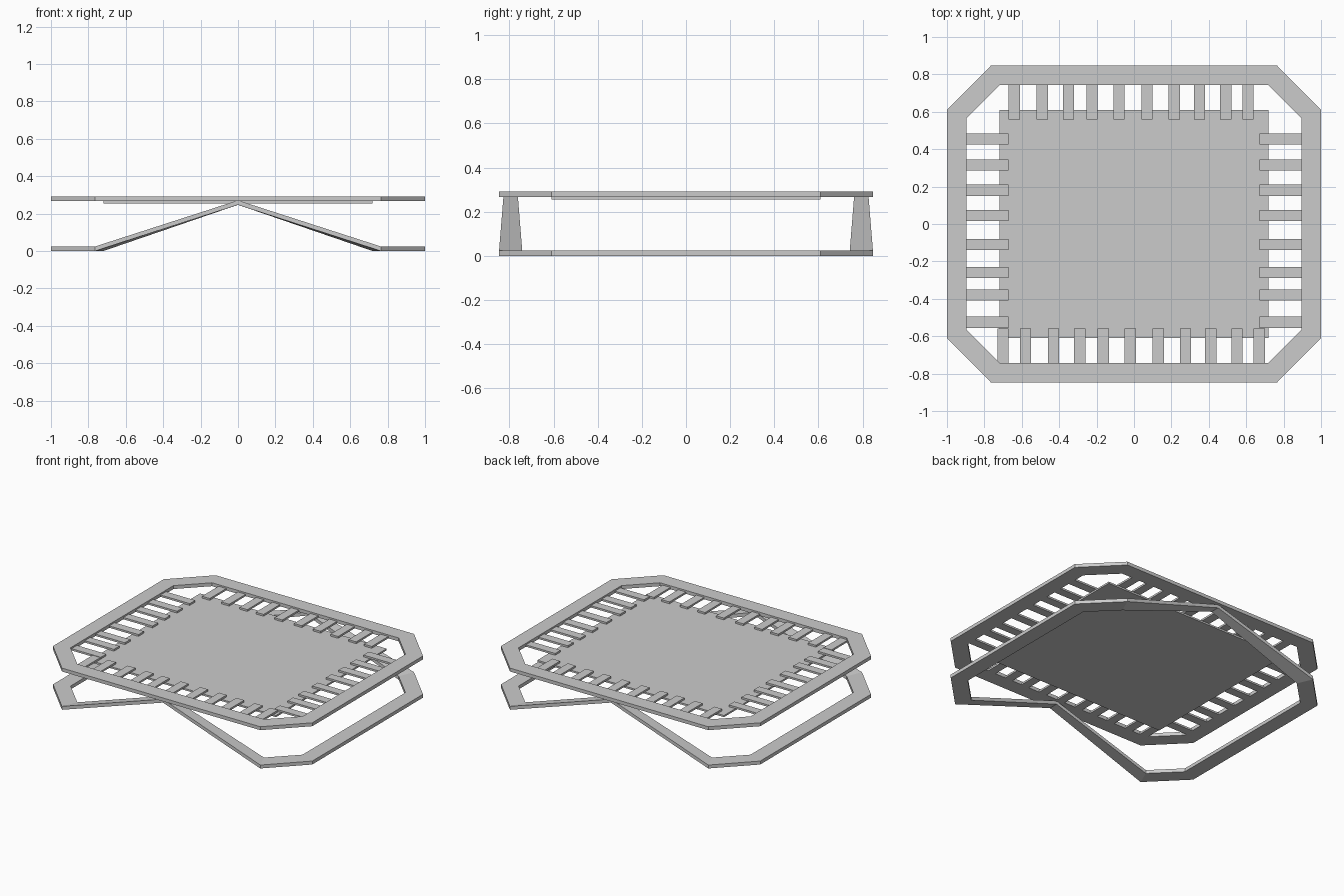
import bpy, bmesh

if "Cube" in bpy.data.objects:
    bpy.data.objects.remove(bpy.data.objects["Cube"])


def finish(name, bm):
    bmesh.ops.recalc_face_normals(bm, faces=bm.faces)
    me = bpy.data.meshes.new(name)
    bm.to_mesh(me)
    bm.free()
    ob = bpy.data.objects.new(name, me)
    bpy.context.collection.objects.link(ob)
    return ob


def box(name, x0, x1, y0, y1, z0, z1):
    bm = bmesh.new()
    bmesh.ops.create_cube(bm, size=1)
    for v in bm.verts:
        v.co = ((x0 + x1) / 2 + v.co.x * (x1 - x0),
                (y0 + y1) / 2 + v.co.y * (y1 - y0),
                (z0 + z1) / 2 + v.co.z * (z1 - z0))
    return finish(name, bm)


def ring(name, quarter, thick):
    """Closed flat bar from a quarter list of (outer xy, inner xy, z)."""
    def flip(s, sx, sy):
        (ox, oy), (ix, iy), z = s
        return ((ox * sx, oy * sy), (ix * sx, iy * sy), z)
    rev = quarter[::-1]
    secs = list(quarter)
    secs += [flip(s, -1, 1) for s in rev if s[0][0] != 0]
    secs += [flip(s, -1, -1) for s in quarter]
    secs += [flip(s, 1, -1) for s in rev if s[0][0] != 0]
    # the x = 0 section appears once for each y side
    bm = bmesh.new()
    loops = []
    for o, i, z in secs:
        loops.append([bm.verts.new(p) for p in (
            (*o, z), (*i, z), (*i, z + thick), (*o, z + thick))])
    for a, b in zip(loops, loops[1:] + loops[:1]):
        for k in range(4):
            n = (k + 1) % 4
            bm.faces.new((a[k], a[n], b[n], b[k]))
    return finish(name, bm)


# Top frame: chamfered rectangle
side = ((1.0, 0.61), (0.895, 0.567))
end = ((0.765, 0.847), (0.72, 0.742))
ring("top_frame", [(*side, 0.267), (*end, 0.267)], 0.024)

# Leg frame: same outline on the ground, rising to a narrow apex mid-side
apex = ((0.0, 0.827), (0.0, 0.762))
ring("leg_frame", [(*side, 0.0), (*end, 0.0), (*apex, 0.247)], 0.024)

# Jumping mat
box("mat", -0.72, 0.72, -0.61, 0.61, 0.255, 0.267)

# Straps between mat and frame
half, lap = 0.03, 0.05
z0, z1 = 0.267, 0.28
back = [-0.64, -0.49, -0.35, -0.225, -0.08, 0.07, 0.215, 0.35, 0.49, 0.61]
front = [-0.70] + [x + 0.06 for x in back]
for label, xs, s in (("back", back, 1), ("front", front, -1)):
    for n, x in enumerate(xs):
        y0, y1 = sorted((s * (0.61 - lap), s * 0.76))
        box(f"{label}_strap_{n}", x - half, x + half, y0, y1, z0, z1)

sides = [0.455, 0.315, 0.18, 0.045, -0.11, -0.26, -0.38, -0.525]
for label, s in (("left", -1), ("right", 1)):
    for n, y in enumerate(sides):
        x0, x1 = sorted((s * (0.72 - lap), s * 0.915))
        box(f"{label}_strap_{n}", x0, x1, y - half, y + half, z0, z1)
